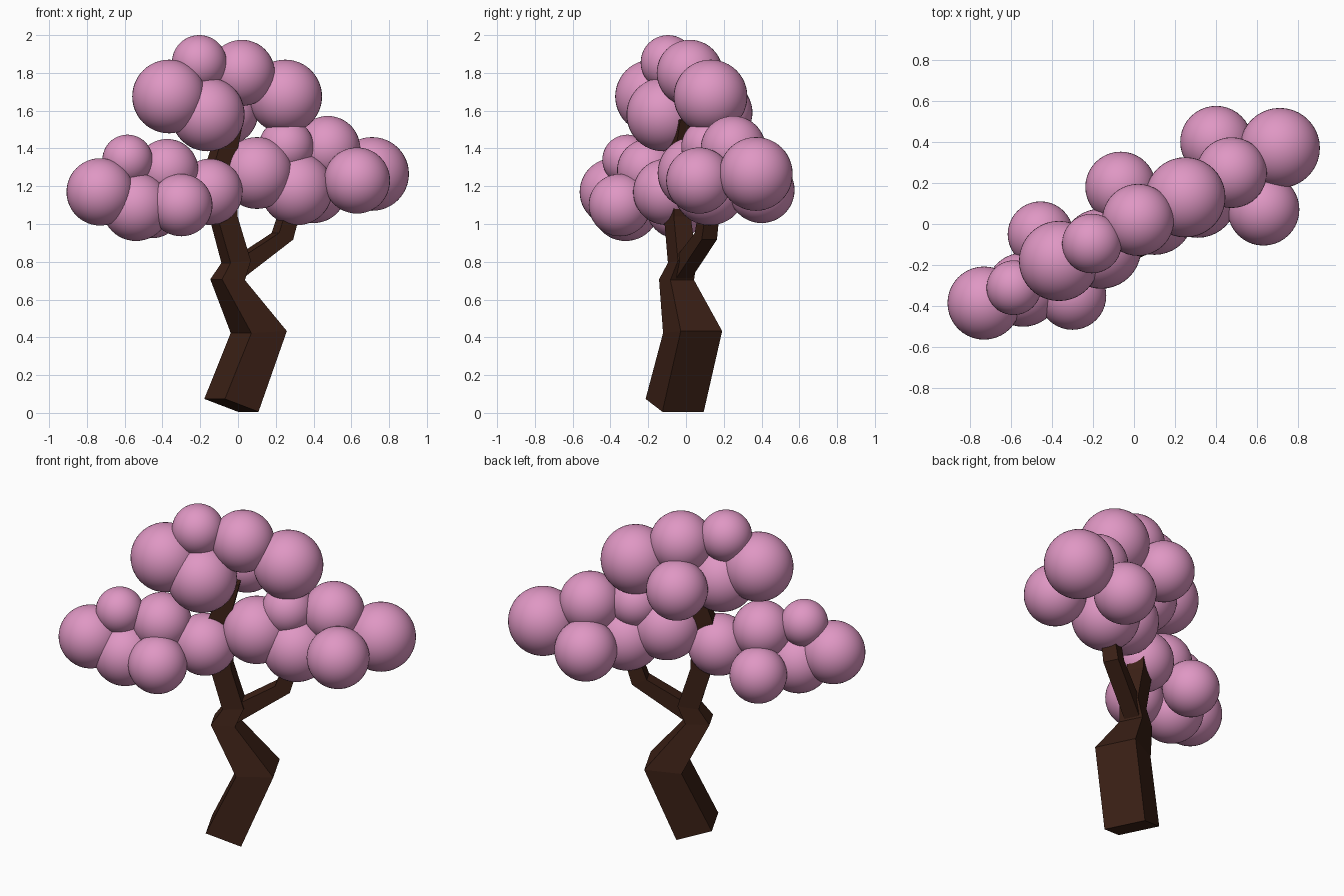
import bpy, bmesh, math
from mathutils import Vector

ANG = math.radians(26.5)          # the tree leans within one vertical plane
U = Vector((math.cos(ANG), math.sin(ANG), 0))
V = Vector((-math.sin(ANG), math.cos(ANG), 0))


def material(name, rgb):
    m = bpy.data.materials.new(name)
    m.diffuse_color = (*rgb, 1)
    return m


bark = material("bark", (0.045, 0.015, 0.008))
pink = material("blossom", (0.74, 0.31, 0.55))


def limb(name, rings):
    """Four-sided limb; ring = (x, y, z, width along U, depth along V, tilt)."""
    bm = bmesh.new()
    loops = []
    for x, y, z, w, d, t in rings:
        c = Vector((x, y, z))
        a = (U * math.cos(t) + Vector((0, 0, math.sin(t)))) * w / 2
        b = V * d / 2
        loops.append([bm.verts.new(c + a * i + b * j)
                      for i, j in ((-1, -1), (1, -1), (1, 1), (-1, 1))])
    for lo, hi in zip(loops, loops[1:]):
        for k in range(4):
            n = (k + 1) % 4
            bm.faces.new((lo[k], lo[n], hi[n], hi[k]))
    bm.faces.new(loops[0][::-1])
    bm.faces.new(loops[-1])
    bmesh.ops.recalc_face_normals(bm, faces=bm.faces)
    me = bpy.data.meshes.new(name)
    bm.to_mesh(me)
    bm.free()
    me.materials.append(bark)
    bpy.context.collection.objects.link(bpy.data.objects.new(name, me))


# Crooked trunk running up into the top crown
limb("trunk", [
    (-0.035, -0.06, 0.04, 0.21, 0.245, -0.33),
    (0.11, 0.035, 0.428, 0.21, 0.245, 0.05),
    (-0.055, -0.05, 0.705, 0.135, 0.14, -0.03),
    (-0.01, -0.02, 0.80, 0.12, 0.11, 0.1),
    (-0.075, -0.045, 1.03, 0.115, 0.10, 0.15),
    (-0.09, -0.045, 1.33, 0.115, 0.10, -0.2),
    (-0.03, -0.01, 1.56, 0.09, 0.09, -0.2),
])
# Side branch into the right crown
limb("right_branch", [
    (-0.03, -0.03, 0.745, 0.10, 0.09, -0.9),
    (0.235, 0.105, 0.935, 0.09, 0.09, -0.4),
    (0.29, 0.13, 1.12, 0.08, 0.08, -0.2),
])

# Blossom clusters: x, y, z, radius
crowns = {
    "top_crown": [
        (-0.365, -0.18, 1.675, 0.195), (-0.205, -0.095, 1.855, 0.145),
        (0.02, 0.02, 1.80, 0.175), (0.25, 0.13, 1.675, 0.195),
        (-0.16, -0.12, 1.58, 0.195), (-0.065, 0.18, 1.59, 0.172)],
    "left_crown": [
        (-0.73, -0.385, 1.17, 0.178), (-0.585, -0.31, 1.34, 0.133),
        (-0.375, -0.20, 1.285, 0.165), (-0.15, -0.105, 1.17, 0.175),
        (-0.54, -0.32, 1.09, 0.18), (-0.455, -0.05, 1.085, 0.16),
        (-0.30, -0.35, 1.10, 0.165)],
    "right_crown": [
        (0.10, 0.04, 1.27, 0.19), (0.255, 0.12, 1.41, 0.145),
        (0.475, 0.25, 1.40, 0.172), (0.71, 0.37, 1.265, 0.195),
        (0.31, 0.125, 1.185, 0.192), (0.40, 0.40, 1.18, 0.175),
        (0.63, 0.07, 1.23, 0.175)],
}
for name, balls in crowns.items():
    for i, (x, y, z, r) in enumerate(balls, 1):
        bpy.ops.mesh.primitive_uv_sphere_add(segments=40, ring_count=24,
                                             radius=r, location=(x, y, z))
        ob = bpy.context.object
        ob.name = f"{name}_puff_{i}"
        ob.data.materials.append(pink)
        bpy.ops.object.shade_smooth()
